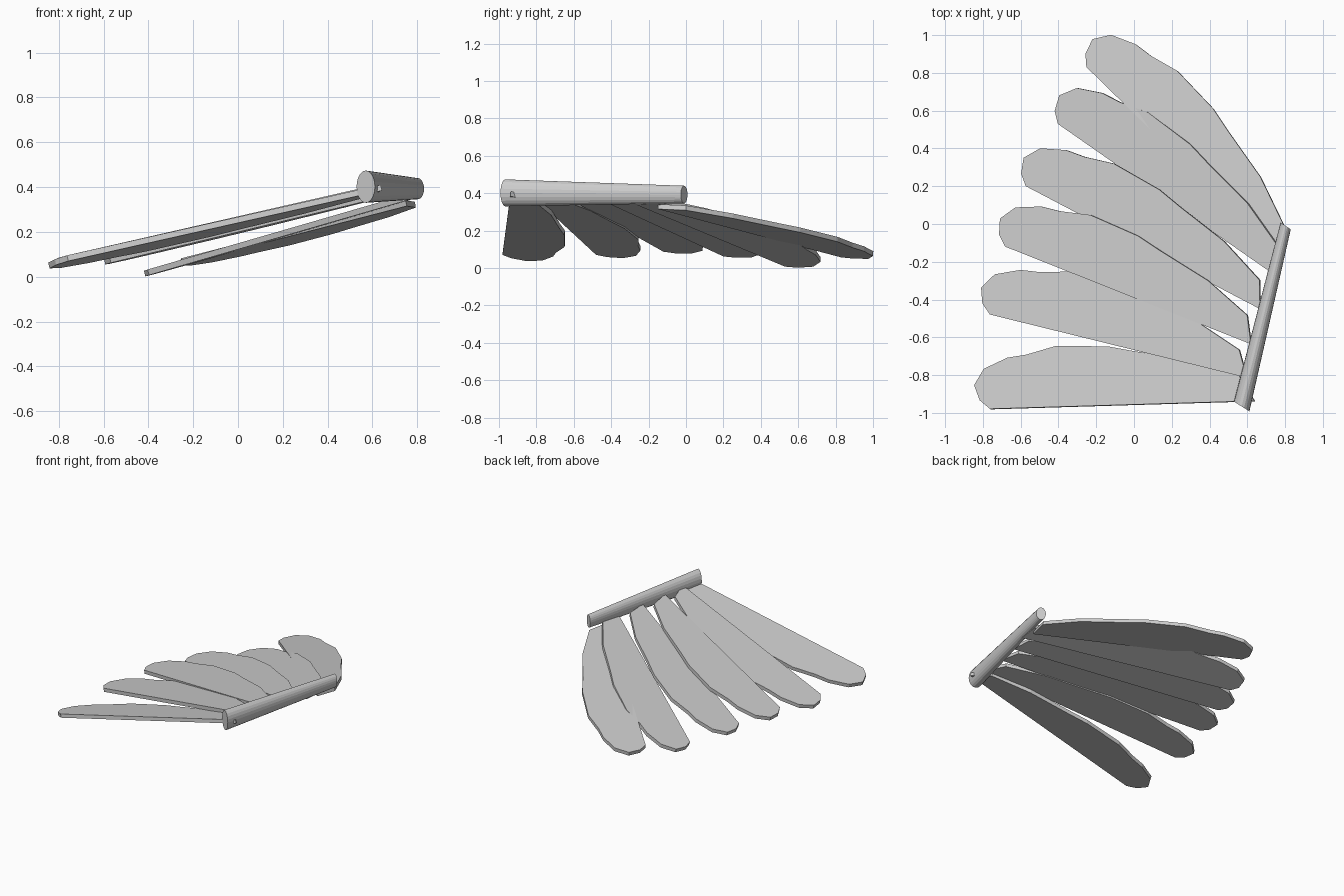
import bpy, bmesh
from math import sin, cos, tau
from mathutils import Vector

if "Cube" in bpy.data.objects:
    bpy.data.objects.remove(bpy.data.objects["Cube"])


def make_object(name, bm):
    bmesh.ops.recalc_face_normals(bm, faces=bm.faces)
    mesh = bpy.data.meshes.new(name)
    bm.to_mesh(mesh)
    bm.free()
    ob = bpy.data.objects.new(name, mesh)
    bpy.context.collection.objects.link(ob)
    return ob


def loft(name, ring_a, ring_b):
    """Closed solid between two matching rings of points."""
    bm = bmesh.new()
    a = [bm.verts.new(p) for p in ring_a]
    b = [bm.verts.new(p) for p in ring_b]
    n = len(a)
    bm.faces.new(a)
    bm.faces.new(b[::-1])
    for i in range(n):
        j = (i + 1) % n
        bm.faces.new((a[i], a[j], b[j], b[i]))
    return make_object(name, bm)


# Tapered oval rod along the root of the wing
def oval(centre, side, height, n=20):
    c, s = Vector(centre), Vector(side)
    return [c + s * cos(tau * i / n) + Vector((0, 0, height * sin(tau * i / n)))
            for i in range(n)]


loft("wing_rod",
     oval((0.57, -0.966, 0.402), (0.041, -0.026, 0), 0.072),
     oval((0.803, -0.010, 0.393), (0.027, -0.018, 0), 0.047))

# Feather outline: distance from the tip corner along the straight edge, width
OUTLINE = [(1.40, 0), (0, 0), (-0.053, 0.047), (-0.08, 0.128), (-0.026, 0.213),
           (0.10, 0.268), (0.20, 0.281), (0.357, 0.322), (0.633, 0.312),
           (0.774, 0.282), (1.064, 0.229), (1.325, 0.135)]
THICK = 0.026

# Tip corner, root end of the straight edge, slope in x and y
FEATHERS = [
    ((-0.76, -0.98, 0.083), (0.57, -0.94), 0.228, -0.11),
    ((-0.76, -0.48, 0.083), (0.56, -0.805), 0.216, -0.05),
    ((-0.68, -0.12, 0.100), (0.555, -0.61), 0.210, -0.03),
    ((-0.57, 0.20, 0.075), (0.65, -0.44), 0.231, -0.02),
    ((-0.40, 0.53, 0.020), (0.69, -0.23), 0.280, -0.014),
    ((-0.25, 0.83, 0.070), (0.69, -0.09), 0.170, -0.09),
]

# Six overlapping flat feathers
for k, (tip, root, gx, gy) in enumerate(FEATHERS):
    t = Vector(tip)
    d = (Vector(root) - t.xy).normalized()
    v = Vector((-d.y, d.x))
    mid = []
    for w, s in OUTLINE:
        p = d * w + v * s
        mid.append(t + Vector((p.x, p.y, gx * p.x + gy * p.y)))
    off = Vector((-gx, -gy, 1)).normalized() * THICK / 2
    loft(f"feather_{k + 1}", [p + off for p in mid], [p - off for p in mid])
